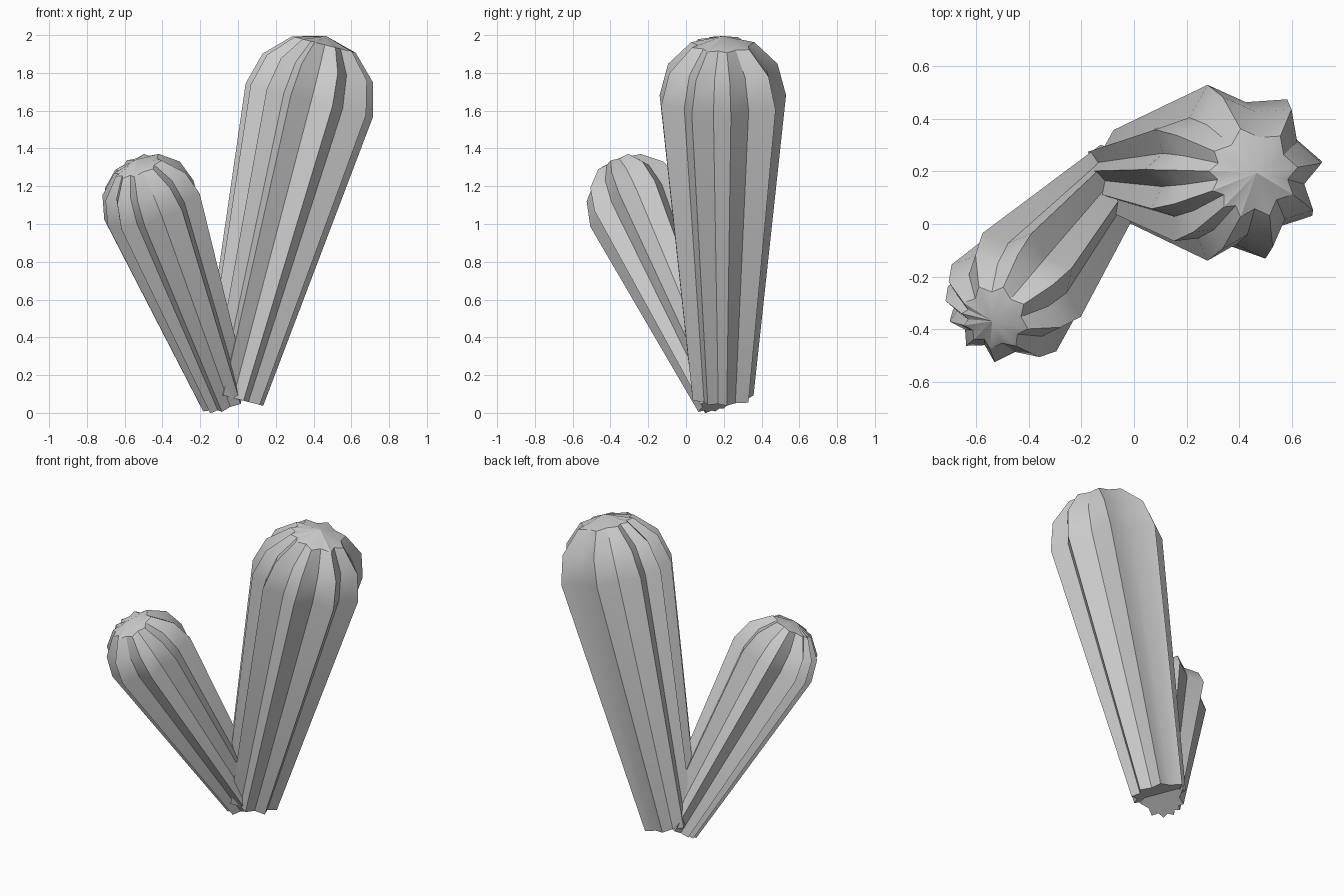
import bpy, bmesh
from math import sin, cos, radians
from mathutils import Vector

if "Cube" in bpy.data.objects:
    bpy.data.objects.remove(bpy.data.objects["Cube"])


def ribbed_lobe(name, base, apex, base_r, top_r, ribs, valley=0.78):
    """Tapered lobe with star-shaped section and a domed, ribbed top."""
    base, apex = Vector(base), Vector(apex)
    axis = apex - base
    length = axis.length
    rot = Vector((0, 0, 1)).rotation_difference(axis)

    # star section: ridge, valley, ridge, valley ...
    section = []
    for i, a in enumerate(ribs):
        b = ribs[(i + 1) % len(ribs)]
        gap = (b - a) % 360
        section.append((radians(a), 1.0))
        section.append((radians(a + gap / 2), valley + 0.04 * (gap < 30)))

    # profile: straight taper, then dome
    profile = [(base_r, 0.0)]
    for deg in (0, 30, 60):
        t = radians(deg)
        profile.append((top_r * cos(t), length - top_r + top_r * sin(t)))

    bm = bmesh.new()
    rings = [[bm.verts.new(base + rot @ Vector((r * k * cos(a), r * k * sin(a), h)))
              for a, k in section] for r, h in profile]
    tip = bm.verts.new(apex)
    n = len(section)
    for lo, hi in zip(rings, rings[1:]):
        for i in range(n):
            j = (i + 1) % n
            bm.faces.new((lo[i], lo[j], hi[j], hi[i]))
    for i in range(n):
        bm.faces.new((rings[-1][i], rings[-1][(i + 1) % n], tip))
    bm.faces.new(rings[0][::-1])

    mesh = bpy.data.meshes.new(name)
    bm.to_mesh(mesh)
    bm.free()
    obj = bpy.data.objects.new(name, mesh)
    bpy.context.collection.objects.link(obj)
    bpy.context.view_layer.objects.active = obj
    obj.select_set(True)
    bpy.ops.object.shade_smooth_by_angle(angle=radians(30))
    obj.select_set(False)


# tall lobe leaning right
ribbed_lobe("tall_cactus_lobe", (-0.03, 0.195, 0.08), (0.467, 0.195, 1.995), 0.17, 0.35,
            [7, 53, 107, 152, 178, 203, 228, 253, 291, 332])
# short lobe leaning left and forward
ribbed_lobe("short_cactus_lobe", (-0.065, 0.185, 0.065), (-0.54, -0.37, 1.34), 0.135, 0.27,
            [28, 72, 115, 157, 177, 198, 226, 257, 304, 344])
